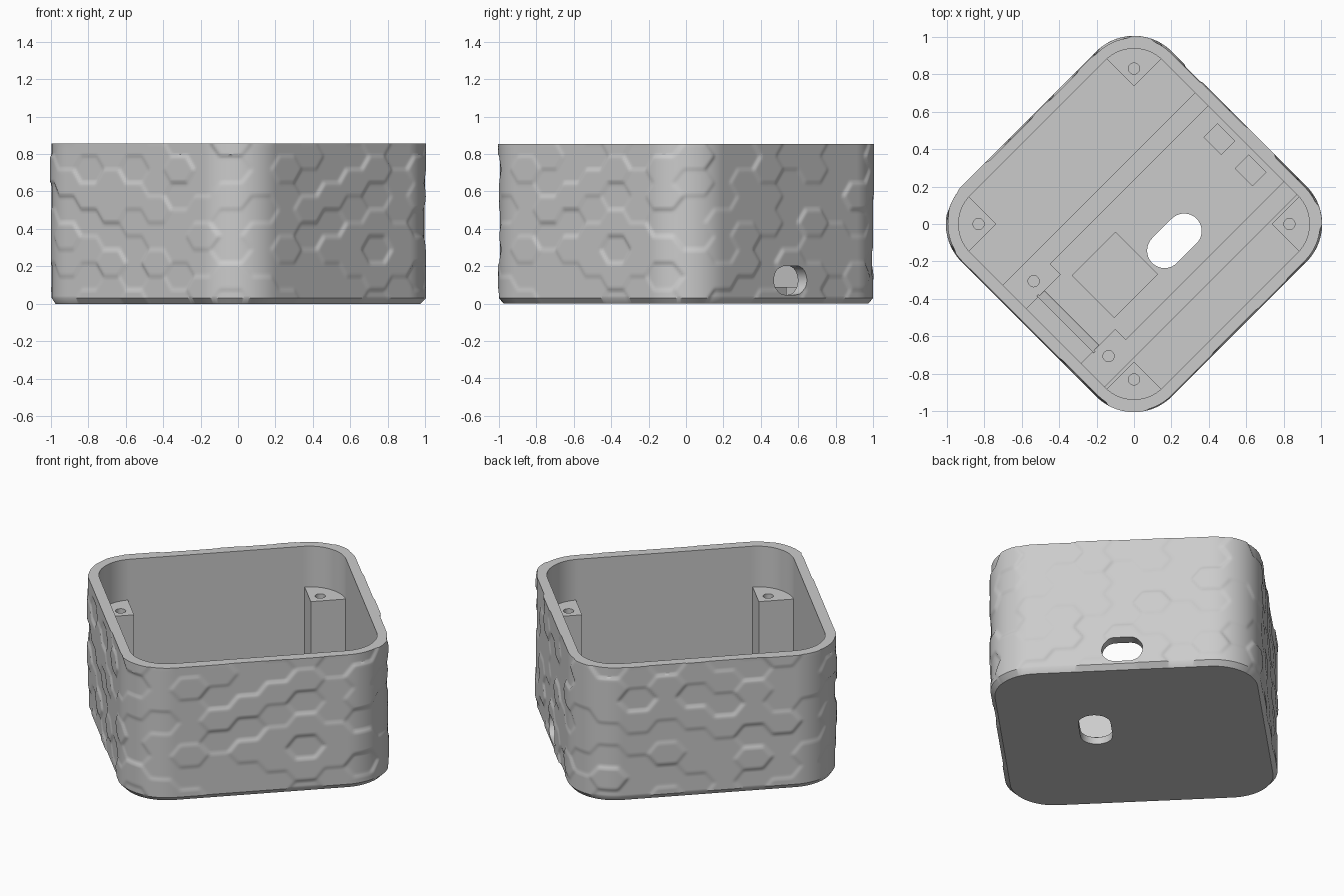
import bpy, bmesh, math, random
from mathutils import Matrix, Vector

random.seed(4)
if "Cube" in bpy.data.objects:
    bpy.data.objects.remove(bpy.data.objects["Cube"])

grey = bpy.data.materials.new("grey plastic")
grey.use_nodes = True
grey.diffuse_color = (0.6, 0.6, 0.6, 1)
grey.node_tree.nodes["Principled BSDF"].inputs["Base Color"].default_value = (0.6, 0.6, 0.6, 1)

# Case dimensions; the case is built square-on and turned 45 degrees
TURN = math.radians(45)
RADIUS = 0.275
CORE = 0.509
HALF = CORE + RADIUS
WALL = 0.058
TOP = 0.855
FLOOR = 0.045
CHAMFER = 0.03


def make_object(name, bm):
    bmesh.ops.recalc_face_normals(bm, faces=bm.faces)
    mesh = bpy.data.meshes.new(name)
    bm.to_mesh(mesh)
    bm.free()
    mesh.materials.append(grey)
    obj = bpy.data.objects.new(name, mesh)
    obj.rotation_euler.z = TURN
    bpy.context.collection.objects.link(obj)
    return obj


def prism(name, points, z0, z1):
    bm = bmesh.new()
    base = bm.faces.new([bm.verts.new((x, y, z0)) for x, y in points])
    new = bmesh.ops.extrude_face_region(bm, geom=[base])["geom"]
    top = [v for v in new if isinstance(v, bmesh.types.BMVert)]
    bmesh.ops.translate(bm, verts=top, vec=(0, 0, z1 - z0))
    return make_object(name, bm)


def box(name, x0, x1, y0, y1, z1, z0=FLOOR - 0.01):
    return prism(name, [(x0, y0), (x1, y0), (x1, y1), (x0, y1)], z0, z1)


def stadium(cx, cy, length, width, steps=16):
    r = width / 2
    pts = []
    for side in (0, 1):
        shift = (length / 2 - r) * (1 - 2 * side)
        for k in range(steps + 1):
            a = math.pi * (k / steps + side - 0.5)
            pts.append((cx + shift + r * math.cos(a), cy + r * math.sin(a)))
    return pts


def circle(cx, cy, r, n=24):
    return [(cx + r * math.cos(k * math.tau / n), cy + r * math.sin(k * math.tau / n))
            for k in range(n)]


def select_only(obj):
    bpy.ops.object.select_all(action='DESELECT')
    obj.select_set(True)
    bpy.context.view_layer.objects.active = obj


def cut(obj, cutter):
    cutter.hide_render = True
    bpy.context.view_layer.update()
    select_only(obj)
    mod = obj.modifiers.new("cut", 'BOOLEAN')
    mod.operation = 'DIFFERENCE'
    mod.solver = 'EXACT'
    mod.object = cutter
    bpy.ops.object.modifier_apply(modifier=mod.name)
    bpy.data.objects.remove(cutter)


def smooth(obj):
    select_only(obj)
    bpy.ops.object.shade_smooth_by_angle(angle=math.radians(35))


# Rounded square outline: core point, outward normal and distance travelled
outline = []
travel = 0.0
STRAIGHT, ARC = 92, 40
for side in range(4):
    a = side * math.pi / 2
    n = Vector((math.cos(a), math.sin(a), 0))
    t = Vector((-n.y, n.x, 0))
    for k in range(STRAIGHT):
        f = k / STRAIGHT
        outline.append((n * CORE + t * CORE * (2 * f - 1), n, travel + 2 * CORE * f))
    travel += 2 * CORE
    for k in range(ARC):
        b = k / ARC * math.pi / 2
        outline.append(((n + t) * CORE, n * math.cos(b) + t * math.sin(b), travel + RADIUS * b))
    travel += RADIUS * math.pi / 2
PERIMETER = travel

# Raised hexagon relief: every cell has its own level, blended at cell borders
COLUMNS = 34
CELL_H = 0.1426
CELL_W = PERIMETER / COLUMNS
STRETCH = CELL_H * math.sqrt(3) / 2 / CELL_W
levels = {(i, j): random.choice((0, 0.005, 0.01))
          for i in range(COLUMNS) for j in range(-2, 10)}


def relief(s, z):
    total = height = 0.0
    column = round(s / CELL_W)
    for i in (column - 1, column, column + 1):
        offset = 0.004 + (i % 2) * CELL_H / 2
        row = round((z - offset) / CELL_H)
        for j in (row - 1, row, row + 1):
            d = math.hypot((s - i * CELL_W) * STRETCH, z - offset - j * CELL_H)
            w = math.exp(-d / 0.004)
            total += w
            height += w * levels[i % COLUMNS, j]
    return height / total


# Case body: chamfered base, patterned wall, rim, inner wall and floor
bm = bmesh.new()
rings = []


def add_ring(inset, z, patterned=False):
    ring = []
    for core, n, s in outline:
        out = RADIUS - inset + (relief(s, z) if patterned else 0)
        p = core + n * out
        ring.append(bm.verts.new((p.x, p.y, z)))
    rings.append(ring)


add_ring(0.02, 0)
ROWS = 70
for k in range(ROWS + 1):
    add_ring(0, CHAMFER + (TOP - CHAMFER) * k / ROWS, True)
add_ring(WALL, TOP)
add_ring(WALL, FLOOR)
count = len(outline)
for low, high in zip(rings, rings[1:]):
    for k in range(count):
        m = (k + 1) % count
        bm.faces.new((low[k], low[m], high[m], high[k]))
bm.faces.new(rings[0])
bm.faces.new(rings[-1])
body = make_object("case_body", bm)

# Cable openings in the floor and in one wall
cut(body, prism("floor_cutter", stadium(0.089, -0.216, 0.335, 0.187), -0.1, 0.2))
wall_cutter = prism("wall_cutter", stadium(0, 0.125, 0.24, 0.155), HALF - 0.12, HALF + 0.1)
wall_cutter.data.transform(Matrix(((0, 0, 1, 0), (1, 0, 0, 0), (0, 1, 0, 0), (0, 0, 0, 1))))
cut(body, wall_cutter)
smooth(body)

# Screw posts in the four corners
POST = 0.52
reach = RADIUS - WALL + 0.008
arc = [(CORE + reach * math.cos(k / 16 * math.pi / 2),
        CORE + reach * math.sin(k / 16 * math.pi / 2)) for k in range(17)]
shape = [(POST, POST), (CORE + reach, POST)] + arc[1:-1] + [(POST, CORE + reach)]
for k in range(4):
    post = prism(f"screw_post_{k + 1}", shape, FLOOR - 0.01, 0.595)
    cut(post, prism("screw_cutter", circle(0.587, 0.587, 0.03), 0.3, 0.7))
    post.rotation_euler.z = TURN + k * math.pi / 2
    smooth(post)

# Circuit board holder: two rails ending in drilled mounting blocks
MID = -0.12
for name, sign in (("left", 1), ("right", -1)):
    ys = sorted((MID + sign * 0.285, MID + sign * 0.385))
    box(f"{name}_rail", -0.47, HALF - WALL + 0.005, *ys, 0.09)
    ys = sorted((MID + sign * 0.205, MID + sign * 0.385))
    block = box(f"{name}_mounting_block", -HALF + WALL - 0.005, -0.467, *ys, 0.09)
    cut(block, prism("pin_cutter", circle(-0.595, MID + sign * 0.283, 0.03), 0.05, 0.2))
    smooth(block)
    y = MID + sign * 0.118
    box(f"{name}_board_stop", 0.59, 0.696, y - 0.067, y + 0.067, 0.09)

# Raised pad under the board and sloped retaining clip behind it
box("board_pad", -0.43, -0.1, MID - 0.16, MID + 0.16, 0.06)
clip = box("board_clip", -0.64, -0.59, MID - 0.215, MID + 0.215, 0.1)
for v in clip.data.vertices:
    if v.co.z > 0.09 and v.co.x > -0.6:
        v.co.z = 0.06
